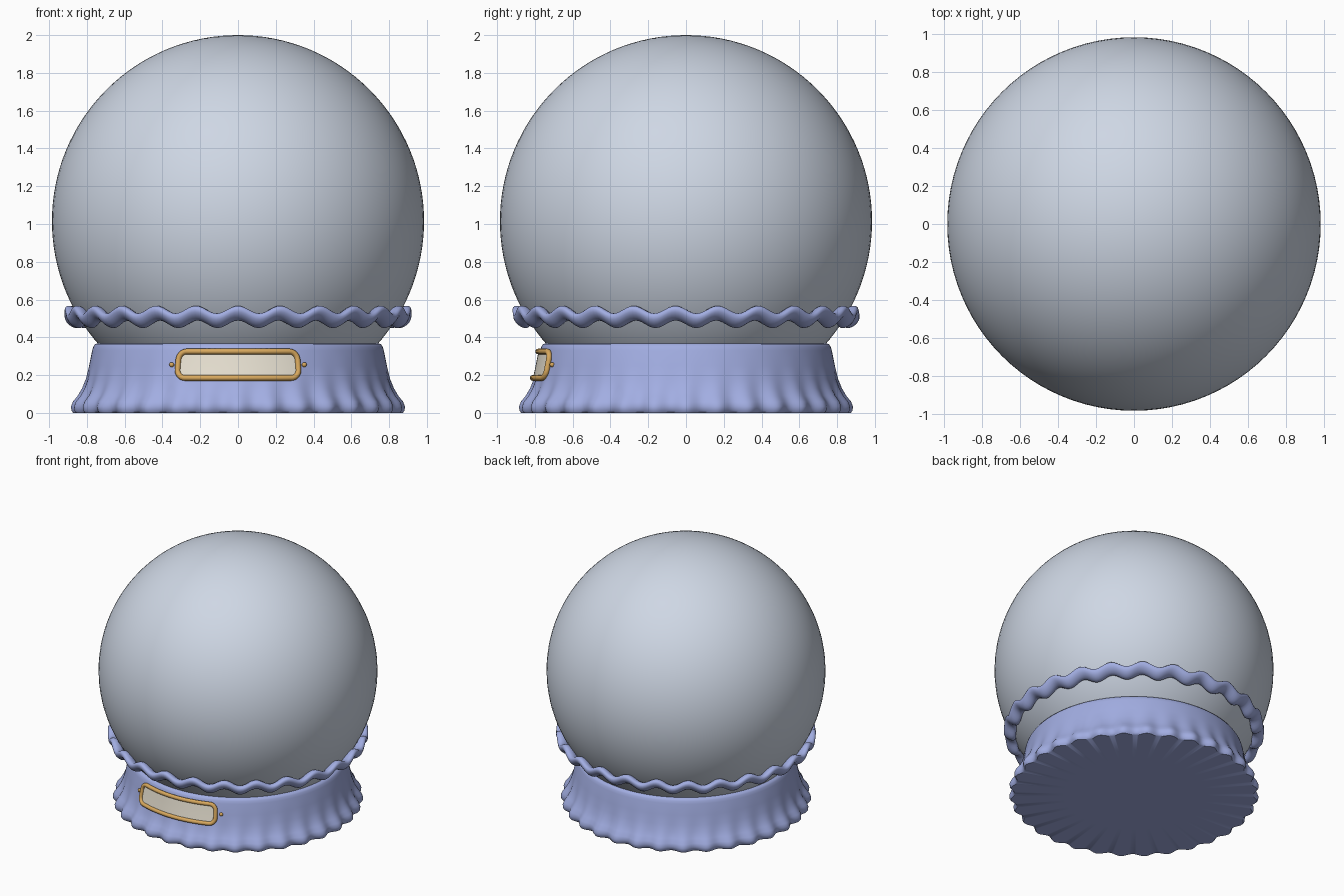
import bpy, bmesh, math
from mathutils import Vector

if "Cube" in bpy.data.objects:
    bpy.data.objects.remove(bpy.data.objects["Cube"], do_unlink=True)

TAU = math.tau


def material(name, rgb):
    m = bpy.data.materials.new(name)
    m.use_nodes = True
    m.diffuse_color = (*rgb, 1)
    m.node_tree.nodes["Principled BSDF"].inputs["Base Color"].default_value = (*rgb, 1)
    return m


glass = material("pale grey glass", (0.62, 0.68, 0.78))
blue = material("periwinkle blue", (0.36, 0.42, 0.76))
cream = material("cream", (0.80, 0.75, 0.64))
gold = material("gold", (0.68, 0.39, 0.11))


def finish(obj, mat, angle=60):
    obj.data.materials.clear()
    obj.data.materials.append(mat)
    bpy.ops.object.select_all(action="DESELECT")
    obj.select_set(True)
    bpy.context.view_layer.objects.active = obj
    bpy.ops.object.shade_smooth_by_angle(angle=math.radians(angle))
    return obj


def loft(name, rows, mat, wrap_rows=False, wrap_cols=True, cap=False, angle=60):
    """Skin a grid of points; optionally close it either way and cap the first row."""
    bm = bmesh.new()
    grid = [[bm.verts.new(p) for p in row] for row in rows]
    n, k = len(grid), len(grid[0])
    for i in range(n if wrap_rows else n - 1):
        for j in range(k if wrap_cols else k - 1):
            a, b = grid[i], grid[(i + 1) % n]
            bm.faces.new((a[j], a[(j + 1) % k], b[(j + 1) % k], b[j]))
    if cap:
        bm.faces.new(grid[0][::-1])
    if wrap_cols:
        bmesh.ops.recalc_face_normals(bm, faces=bm.faces)
    mesh = bpy.data.meshes.new(name)
    bm.to_mesh(mesh)
    bm.free()
    obj = bpy.data.objects.new(name, mesh)
    bpy.context.collection.objects.link(obj)
    return finish(obj, mat, angle)


def ball(name, radius, centre, mat, segments, rings):
    bpy.ops.mesh.primitive_uv_sphere_add(segments=segments, ring_count=rings,
                                         radius=radius, location=centre)
    obj = bpy.context.object
    obj.name = name
    return finish(obj, mat)


# Globe
ball("globe", 0.985, (0, 0, 1.015), glass, 96, 64)

# Base: flared profile (radius, height) whose foot is fluted
profile = [(0.5, 0), (0.856, 0), (0.866, 0.012), (0.87, 0.035), (0.862, 0.06),
           (0.84, 0.09), (0.82, 0.13), (0.803, 0.18), (0.788, 0.25),
           (0.772, 0.33), (0.766, 0.35), (0.756, 0.365), (0.72, 0.37)]
FLUTES = 32


def base_row(r, z, count=384):
    amp = 0 if r == 0.5 else 0.017 * max(0, 1 - z / 0.22) ** 1.2
    row = []
    for j in range(count):
        a = TAU * j / count - TAU / 4
        q = r + amp * math.cos(FLUTES * a)
        row.append((q * math.cos(a), q * math.sin(a), z))
    return row


loft("base", [base_row(r, z) for r, z in profile], blue, cap=True, angle=50)

# Ruffled collar: a tilted oval section swept round the globe in waves
WAVES, TILT = 25, math.radians(40)
collar = []
for i in range(300):
    a = TAU * i / 300
    lift = 0.02 * math.cos(WAVES * a)
    section = []
    for j in range(16):
        t = TAU * j / 16
        u, v = 0.05 * math.cos(t), 0.03 * math.sin(t)
        r = 0.876 + u * math.cos(TILT) - v * math.sin(TILT)
        z = 0.508 + u * math.sin(TILT) + v * math.cos(TILT) + lift
        section.append((r * math.sin(a), -r * math.cos(a), z))
    collar.append(section)
loft("ruffled_collar", collar, blue, wrap_rows=True)


# Name plate, bent onto the front of the base
def on_base(s, z, offset):
    for (r0, z0), (r1, z1) in zip(profile[1:], profile[2:]):
        if z0 <= z <= z1:
            r = r0 + (r1 - r0) * (z - z0) / (z1 - z0) + offset
            break
    a = s / 0.8
    return Vector((r * math.sin(a), -r * math.cos(a), z))


PLATE_Z, HALF_W, HALF_H, CORNER = 0.255, 0.328, 0.07, 0.045


def edge_height(s):
    over = max(0, abs(s) - (HALF_W - CORNER))
    return HALF_H - CORNER + math.sqrt(max(0, CORNER ** 2 - over ** 2))


columns = [HALF_W * math.sin(math.pi * (i / 40 - 0.5)) for i in range(41)]
loft("plate_panel",
     [[on_base(s, PLATE_Z + edge_height(s) * k / 4, 0.008) for s in columns]
      for k in range(-4, 5)], cream, wrap_cols=False)

# Gold frame tube around the plate
outline = []
for q, (sx, sz) in enumerate([(1, 1), (-1, 1), (-1, -1), (1, -1)]):
    for k in range(9):
        t = TAU / 4 * (q + k / 8)
        outline.append((sx * (HALF_W - CORNER) + CORNER * math.cos(t),
                        sz * (HALF_H - CORNER) + CORNER * math.sin(t)))
# Subdivide the straight runs so the tube follows the bend
path = []
for (s0, h0), (s1, h1) in zip(outline, outline[1:] + outline[:1]):
    steps = max(1, int(math.hypot(s1 - s0, h1 - h0) / 0.03))
    path += [(s0 + (s1 - s0) * k / steps, h0 + (h1 - h0) * k / steps)
             for k in range(steps)]
tube = []
for i, (s, h) in enumerate(path):
    p = on_base(s, PLATE_Z + h, 0.01)
    before, after = path[i - 1], path[(i + 1) % len(path)]
    along = (on_base(after[0], PLATE_Z + after[1], 0.01)
             - on_base(before[0], PLATE_Z + before[1], 0.01)).normalized()
    out = Vector((p.x, p.y, 0)).normalized()
    side = along.cross(out).normalized()
    out = side.cross(along)
    tube.append([p + 0.015 * (math.cos(TAU * j / 10) * side + math.sin(TAU * j / 10) * out)
                 for j in range(10)])
loft("plate_frame", tube, gold, wrap_rows=True)

# Studs either side of the plate
for label, sign in (("left", 1), ("right", -1)):
    ball("plate_stud_" + label, 0.013, on_base(sign * 0.368, PLATE_Z, 0.004), gold, 16, 10)
